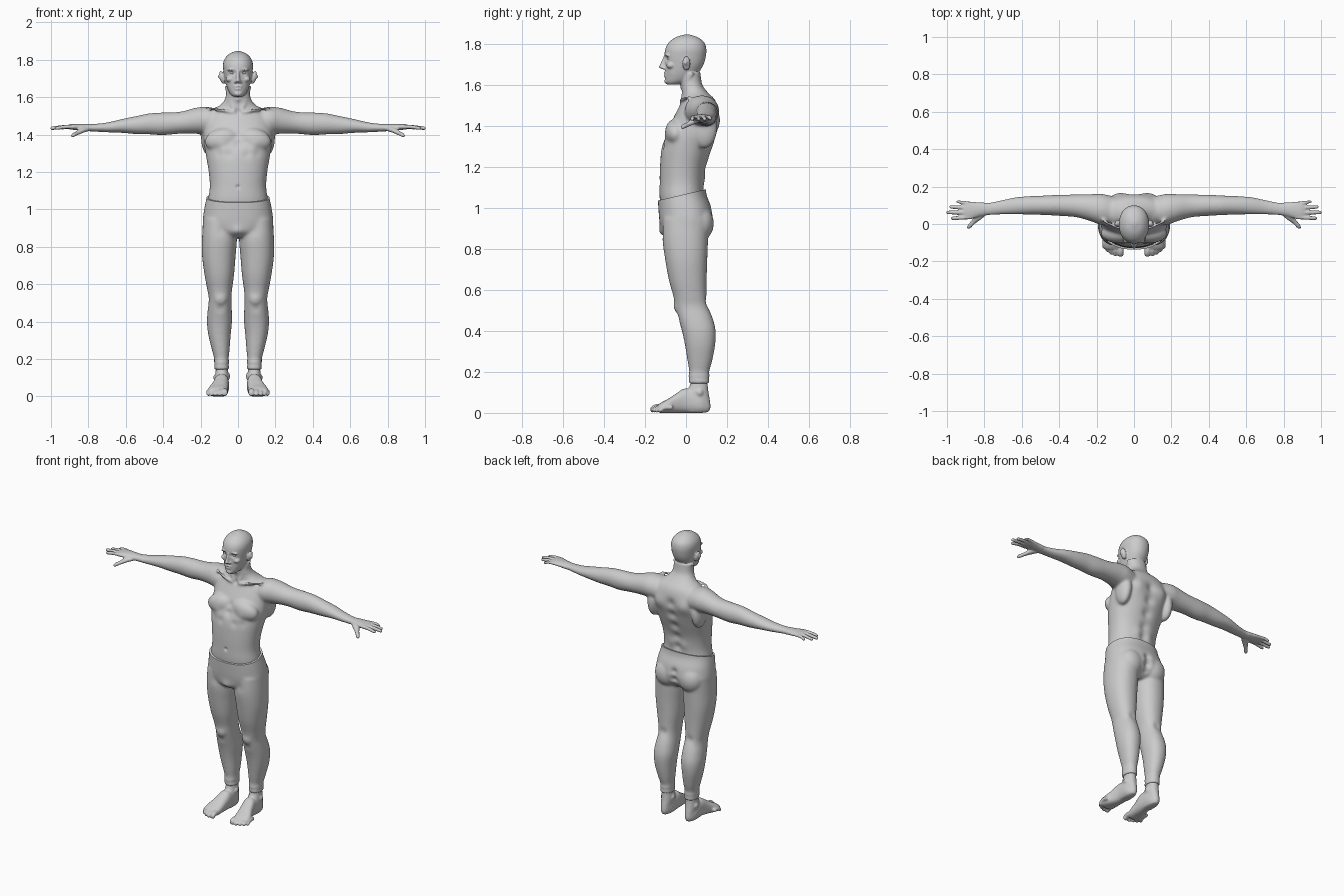
import bpy, bmesh, math
from mathutils import Vector, Matrix

X, Y, Z = Vector((1, 0, 0)), Vector((0, 1, 0)), Vector((0, 0, 1))


def tube(bm, rings, u, v, side=1, p=2.0, seg=28, steps=5):
    """Smooth closed loft; each ring is (x, y, z, radius along u, radius along v)."""
    r = [rings[0]] + list(rings) + [rings[-1]]
    dense = []
    for i in range(1, len(r) - 2):
        for k in range(steps):
            t = k / steps
            dense.append([0.5 * (2 * b + (c - a) * t + (2 * a - 5 * b + 4 * c - d) * t * t
                          + (3 * b - a - 3 * c + d) * t ** 3)
                          for a, b, c, d in zip(*r[i - 1:i + 3])])
    dense.append(rings[-1])
    loops = []
    for x, y, z, ru, rv in dense:
        loop = []
        for k in range(seg):
            a = 2 * math.pi * k / seg
            c, s = math.cos(a), math.sin(a)
            co = (Vector((x, y, z)) + u * ru * math.copysign(abs(c) ** (2 / p), c)
                  + v * rv * math.copysign(abs(s) ** (2 / p), s))
            loop.append(bm.verts.new((co.x * side, co.y, co.z)))
        loops.append(loop)
    for a, b in zip(loops, loops[1:]):
        for k in range(seg):
            bm.faces.new((a[k], a[(k + 1) % seg], b[(k + 1) % seg], b[k]))
    bm.faces.new(loops[0])
    bm.faces.new(loops[-1])


def column(bm, rows, side=1, p=2.2):
    """Upright loft; each row is (z, x min, x max, y front, y back)."""
    tube(bm, [((a + b) / 2, (f + k) / 2, z, (b - a) / 2, (k - f) / 2)
              for z, a, b, f, k in rows], X, Y, side, p, 40)


def blob(bm, c, r, side=1, rot=0, axis='Y'):
    m = (Matrix.Translation((c[0] * side, c[1], c[2]))
         @ Matrix.Rotation(math.radians(rot * side), 4, axis) @ Matrix.Diagonal((*r, 1)))
    bmesh.ops.create_uvsphere(bm, u_segments=24, v_segments=16, radius=1, matrix=m)


def finish(name, bm, voxel, soft=lambda co: True, rounds=3, strokes=(), cut=None):
    """Fuse the parts, soften them, then push soft strokes (mirrored in x)."""
    bmesh.ops.recalc_face_normals(bm, faces=bm.faces)
    ob = bpy.data.objects.new(name, bpy.data.meshes.new(name))
    bpy.context.collection.objects.link(ob)
    bm.to_mesh(ob.data)
    bm.free()
    mod = ob.modifiers.new("fuse", 'REMESH')
    mod.mode, mod.voxel_size = 'VOXEL', voxel
    fused = bpy.data.meshes.new_from_object(ob.evaluated_get(bpy.context.evaluated_depsgraph_get()))
    ob.modifiers.clear()
    bm = bmesh.new()
    bm.from_mesh(fused)
    for n, vs in ((2, list(bm.verts)), (rounds, [v for v in bm.verts if soft(v.co)])):
        for _ in range(n):
            bmesh.ops.smooth_vert(bm, verts=vs, factor=0.5, use_axis_x=True, use_axis_y=True, use_axis_z=True)
    for x, y, z, r, dx, dy, dz in strokes:
        for v in bm.verts:
            if abs(v.co.z - z) < 2.5 * r and abs(v.co.y - y) < 2.5 * r:
                d = ((abs(v.co.x) - x) ** 2 + (v.co.y - y) ** 2 + (v.co.z - z) ** 2) / (r * r)
                if d < 6:
                    v.co += Vector((math.copysign(dx, v.co.x), dy, dz)) * math.exp(-d)
    if cut:
        g = bm.verts[:] + bm.edges[:] + bm.faces[:]
        out = bmesh.ops.bisect_plane(bm, geom=g, plane_co=cut[0], plane_no=cut[1], clear_outer=True)
        bmesh.ops.edgeloop_fill(bm, edges=[e for e in out['geom_cut'] if isinstance(e, bmesh.types.BMEdge)])
    for v in bm.verts:
        v.co.z = max(v.co.z, 0)
    bm.to_mesh(ob.data)
    bm.free()
    bpy.ops.object.select_all(action='DESELECT')
    ob.select_set(True)
    bpy.context.view_layer.objects.active = ob
    bpy.ops.object.shade_smooth_by_angle(angle=math.radians(50))
    return ob


def sym(rows):
    return [(z, -w, w, f, k) for z, w, f, k in rows]


# Upper body: torso with neck, head
bm = bmesh.new()
column(bm, sym([(.98, .160, -.118, .095), (1.05, .160, -.129, .090), (1.12, .151, -.129, .089),
                (1.20, .157, -.127, .100), (1.29, .172, -.119, .130), (1.36, .183, -.096, .150),
                (1.43, .183, -.066, .162), (1.49, .170, -.036, .157), (1.53, .140, -.017, .140),
                (1.56, .092, -.018, .110), (1.60, .066, -.025, .080), (1.66, .062, -.030, .070)]))
column(bm, sym([(1.602, .024, -.090, -.035), (1.612, .038, -.099, .000), (1.63, .050, -.102, .035),
                (1.66, .062, -.102, .062), (1.70, .072, -.102, .086), (1.74, .078, -.105, .097),
                (1.775, .080, -.101, .099), (1.805, .071, -.086, .090), (1.83, .048, -.055, .062),
                (1.843, .020, -.018, .028), (1.847, .004, 0, .008)]), p=2.15)
# Nose and lips
tube(bm, [(0, -.098, 1.745, .009, .008), (0, -.104, 1.725, .008, .012), (0, -.110, 1.70, .010, .017),
          (0, -.113, 1.686, .013, .020), (0, -.108, 1.678, .009, .012)], X, Y)
blob(bm, (0, -.100, 1.657), (.022, .010, .006))
blob(bm, (0, -.099, 1.645), (.020, .010, .006))
blob(bm, (0, -.092, 1.618), (.022, .014, .014))

for s in (1, -1):
    # Brow, nostril, cheek, ear
    blob(bm, (.033, -.090, 1.747), (.026, .014, .007), s, 8)
    blob(bm, (.013, -.106, 1.682), (.008, .011, .008), s)
    blob(bm, (.044, -.074, 1.695), (.022, .022, .016), s)
    blob(bm, (.085, .002, 1.705), (.013, .020, .036), s, 14)
    # Chest, shoulder, side muscle, collarbone, neck cord
    blob(bm, (.085, -.050, 1.372), (.095, .052, .062), s, 12)
    blob(bm, (.205, .078, 1.483), (.068, .066, .062), s, 12)
    blob(bm, (.160, .090, 1.385), (.038, .062, .095), s)
    tube(bm, [(.015, -.022, 1.515, .009, .009), (.08, -.022, 1.530, .009, .009),
              (.17, .02, 1.540, .010, .010)], Y, Z, s)
    tube(bm, [(.015, -.022, 1.52, .010, .010), (.04, .0, 1.59, .014, .014),
              (.058, .03, 1.66, .014, .014)], X, Y, s)
    # Arm
    tube(bm, [(.10, .070, 1.475, .070, .060), (.17, .077, 1.475, .084, .074), (.23, .087, 1.473, .073, .069),
              (.31, .097, 1.463, .061, .059), (.40, .100, 1.457, .057, .061), (.47, .100, 1.457, .053, .057),
              (.55, .100, 1.450, .050, .048), (.63, .097, 1.445, .047, .036), (.70, .090, 1.438, .040, .027),
              (.77, .081, 1.436, .035, .021), (.82, .078, 1.438, .037, .019), (.86, .074, 1.440, .045, .017),
              (.895, .072, 1.441, .048, .014), (.915, .072, 1.440, .040, .009)], Y, Z, s)
    # Fingers
    for y0, y1, tip, r in ((.110, .119, .950, .0095), (.085, .091, .988, .0105),
                           (.060, .062, 1.004, .011), (.036, .031, .980, .0105)):
        tube(bm, [(.87, y0, 1.441, r, r), (.92, (y0 + y1) / 2, 1.441, r, r), (tip - .012, y1, 1.434, r * .9, r * .9),
                  (tip - .003, y1, 1.433, r * .6, r * .6), (tip, y1, 1.433, .002, .002)], Y, Z, s, seg=16)
    # Thumb
    tube(bm, [(.80, .062, 1.432, .018, .014), (.835, .035, 1.422, .019, .015), (.86, .010, 1.408, .013, .012),
              (.882, -.015, 1.396, .011, .011), (.891, -.025, 1.391, .003, .003)],
         Vector((.7, .7, 0)), Z, s, seg=16)

finish("upper_body", bm, .0045, lambda c: abs(c.x) < .80 and c.z < 1.585, 26, [
    # face: sockets, mouth line, ear hollow, temple
    (.032, -.100, 1.729, .013, 0, .013, 0), (.015, -.106, 1.730, .008, 0, .005, 0),
    (0, -.110, 1.651, .006, 0, .004, 0), (.012, -.108, 1.651, .006, 0, .004, 0),
    (.100, -.004, 1.707, .011, -.009, 0, 0), (.045, -.085, 1.660, .018, -.004, .004, 0),
    # front: breastbone, lower rib edge, navel, throat
    (0, -.095, 1.40, .022, 0, .007, 0), (0, -.105, 1.35, .022, 0, .008, 0),
    (.05, -.125, 1.295, .022, 0, .006, 0), (.11, -.115, 1.30, .022, 0, .006, 0),
    (.085, -.100, 1.335, .030, 0, -.006, 0), (0, -.130, 1.12, .010, 0, .008, 0),
    (0, -.020, 1.52, .015, 0, .008, 0), (0, -.028, 1.585, .012, 0, -.006, 0),
    # back: spine furrow and shoulder blades
    (0, .092, 1.12, .028, 0, -.010, 0), (0, .105, 1.19, .030, 0, -.011, 0), (0, .130, 1.27, .032, 0, -.013, 0),
    (0, .155, 1.35, .032, 0, -.014, 0), (0, .160, 1.43, .030, 0, -.012, 0), (.095, .150, 1.42, .050, 0, .014, 0),
    (.045, .09, 1.14, .030, 0, .005, 0)])

# Eyes
bm = bmesh.new()
for s in (1, -1):
    blob(bm, (.032, -.079, 1.729), (.013, .012, .009), s)
finish("eyes", bm, .002, rounds=1)

# Trousers: hips, legs and cuffs
bm = bmesh.new()
column(bm, sym([(1.14, .158, -.135, .100), (1.07, .167, -.138, .099), (1.0, .181, -.135, .124),
                (.93, .189, -.129, .133), (.88, .180, -.118, .112), (.85, .120, -.085, .070)]), p=2.3)
for s in (1, -1):
    column(bm, [(.95, .020, .186, -.112, .112), (.85, .006, .192, -.115, .108), (.75, .013, .192, -.102, .104),
                (.65, .021, .179, -.084, .101), (.57, .032, .164, -.062, .101), (.52, .035, .156, -.054, .108),
                (.46, .033, .162, -.038, .131), (.40, .032, .166, -.020, .145), (.33, .039, .159, -.005, .142),
                (.25, .045, .140, .008, .127), (.20, .050, .127, .016, .113), (.182, .047, .129, .011, .116),
                (.17, .051, .126, .016, .112), (.155, .047, .128, .012, .115), (.143, .048, .127, .013, .114)], s)
    blob(bm, (.085, .070, .925), (.080, .066, .085), s)
    blob(bm, (.094, -.035, .525), (.036, .026, .042), s)
finish("trousers", bm, .006, rounds=8, strokes=[
    (0, .125, .87, .022, 0, -.018, 0), (0, .132, .92, .024, 0, -.020, 0), (0, .132, .97, .022, 0, -.014, 0),
    (0, -.115, .88, .030, 0, -.010, 0), (.09, -.125, .885, .030, 0, .004, 0),
    (.095, -.050, .465, .022, 0, .005, 0), (.095, .108, .54, .025, 0, -.008, 0)],
    cut=((0, -.137, 1.036), (0, -.055, .235)))

# Feet with toes
bm = bmesh.new()
for s in (1, -1):
    column(bm, [(.19, .056, .118, .027, .104), (.14, .054, .119, .020, .106), (.10, .050, .123, .002, .110),
                (.06, .052, .122, -.02, .117), (.025, .054, .120, -.03, .120), (.004, .060, .114, -.02, .110)], s)
    tube(bm, [(.088, .108, .030, .020, .026), (.088, .070, .045, .037, .046), (.088, .0, .060, .040, .060),
              (.096, -.05, .046, .045, .047), (.106, -.09, .033, .053, .034), (.109, -.12, .025, .052, .026),
              (.109, -.135, .022, .045, .018)], X, Z, s, 2.5)
    blob(bm, (.053, .058, .108), (.012, .018, .018), s)
    blob(bm, (.120, .066, .100), (.012, .018, .018), s)
    for x, tip, r in ((.072, -.174, .017), (.099, -.172, .0125), (.121, -.163, .012),
                      (.141, -.150, .0115), (.157, -.134, .0115)):
        tube(bm, [(x, tip + .07, .026, r, r), (x, tip + .03, .026, r, r), (x, tip + .010, r + .001, r, r),
                  (x, tip + .002, r, r * .6, r * .6), (x, tip, r, .002, .002)], X, Z, s, seg=16)
finish("feet", bm, .0045, lambda c: c.y > -.10, 5)
